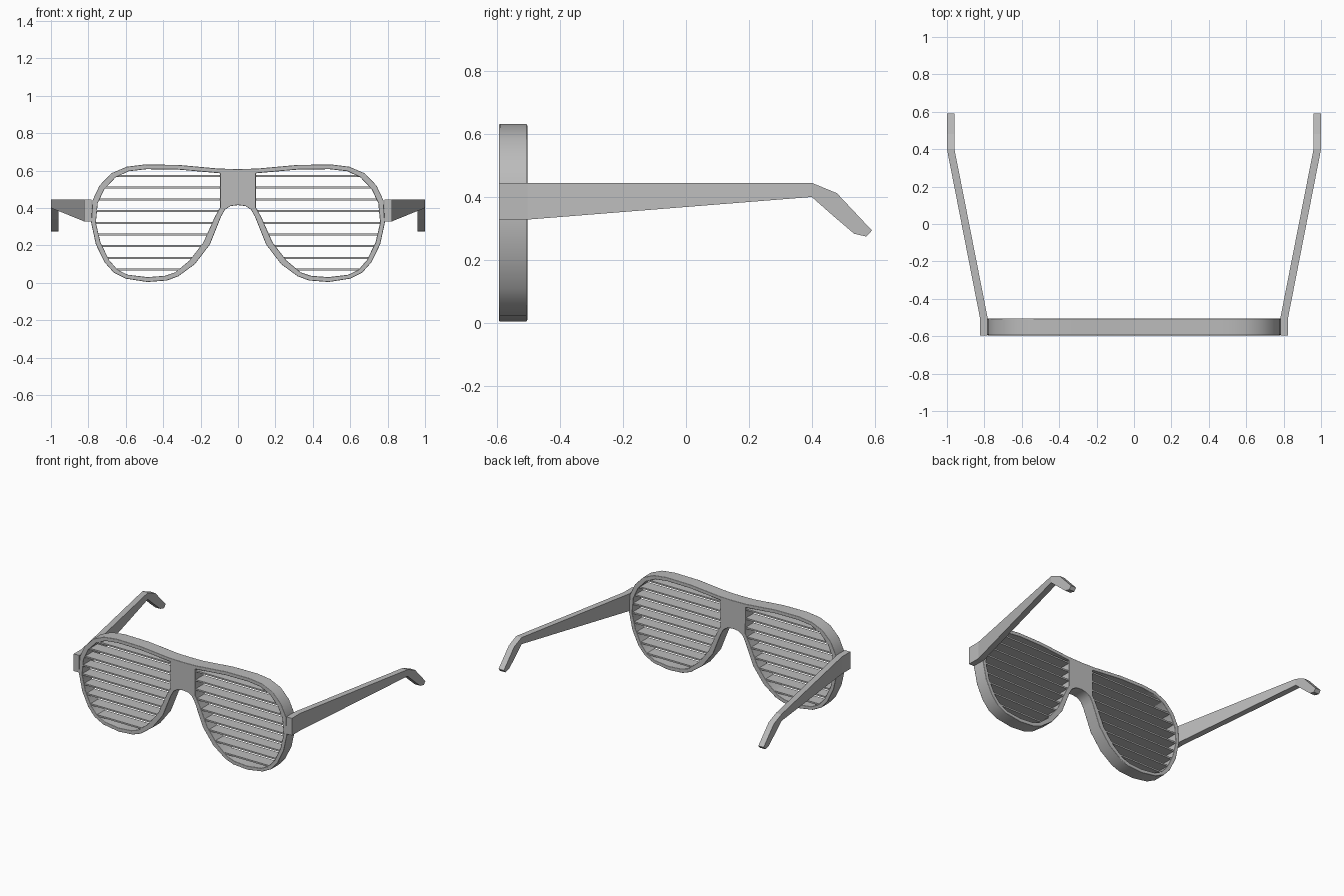
import bpy, bmesh, math

if "Cube" in bpy.data.objects:
    bpy.data.objects.remove(bpy.data.objects["Cube"], do_unlink=True)

FRONT, BACK = -0.595, -0.505

grey = bpy.data.materials.new("grey plastic")
grey.use_nodes = True
colour = (0.5, 0.5, 0.5, 1)
grey.diffuse_color = colour
grey.node_tree.nodes["Principled BSDF"].inputs["Base Color"].default_value = colour


def finish(bm, name):
    """Turn a bmesh into a named, coloured object."""
    bmesh.ops.recalc_face_normals(bm, faces=bm.faces)
    mesh = bpy.data.meshes.new(name)
    bm.to_mesh(mesh)
    bm.free()
    mesh.materials.append(grey)
    obj = bpy.data.objects.new(name, mesh)
    bpy.context.collection.objects.link(obj)
    return obj


def loop_edges(bm, points):
    verts = [bm.verts.new((x, FRONT, z)) for x, z in points]
    return [bm.edges.new((v, verts[i - 1])) for i, v in enumerate(verts)]


def mirrored(points):
    return [(-x, z) for x, z in points]


# Half outline of the frame, from bridge top round to bridge underside
half = [(0, .608), (.1, .61), (.32, .63), (.5, .632), (.596, .62), (.677, .585),
        (.74, .52), (.778, .44), (.785, .32), (.76, .205), (.714, .11), (.665, .055),
        (.6, .022), (.485, .004), (.38, .012), (.32, .034), (.23, .1), (.15, .205),
        (.09, .355), (.07, .39), (.04, .41), (0, .415)]
outline = half + mirrored(half[1:-1])[::-1]

# Lens opening
opening = [(.095, .585), (.32, .605), (.49, .607), (.585, .596), (.655, .563),
           (.715, .5), (.75, .425), (.76, .32), (.735, .215), (.69, .122), (.645, .07),
           (.59, .043), (.485, .03), (.39, .037), (.335, .056), (.26, .118),
           (.185, .215), (.125, .35), (.095, .405)]

# Frame: filled face with two openings, extruded to depth
bm = bmesh.new()
edges = []
for points in (outline, opening, mirrored(opening)):
    edges += loop_edges(bm, points)
bmesh.ops.triangle_fill(bm, edges=edges, use_beauty=True)
ext = bmesh.ops.extrude_face_region(bm, geom=bm.faces[:])["geom"]
bmesh.ops.translate(bm, vec=(0, BACK - FRONT, 0),
                    verts=[g for g in ext if isinstance(g, bmesh.types.BMVert)])
frame = finish(bm, "frame")
bpy.context.view_layer.objects.active = frame
frame.select_set(True)
bpy.ops.object.shade_smooth_by_angle(angle=math.radians(35))
bevel = frame.modifiers.new("soft rim", "BEVEL")
bevel.width = 0.004
bevel.segments = 2
bevel.limit_method = 'ANGLE'
bevel.angle_limit = math.radians(60)
bevel.harden_normals = True


def span(z):
    """Left and right edge of the lens opening at height z."""
    xs = []
    for (x0, z0), (x1, z1) in zip(opening, opening[1:] + opening[:1]):
        if (z0 <= z) != (z1 <= z):
            xs.append(x0 + (x1 - x0) * (z - z0) / (z1 - z0))
    return min(xs), max(xs)


# Shutter slats
SLAT = 0.0105
for side, sign in (("left", 1), ("right", -1)):
    bm = bmesh.new()
    for i in range(9):
        z = 0.07 + i * 0.0626
        a, b = span(z)
        a, b = a - 0.01, b + 0.01
        box = bmesh.ops.create_cube(bm, size=1)["verts"]
        bmesh.ops.scale(bm, vec=(b - a, 0.082, SLAT), verts=box)
        bmesh.ops.translate(bm, vec=(sign * (a + b) / 2, (FRONT + BACK) / 2, z), verts=box)
    finish(bm, side + "_slats")

# Temple arms: stations of (inner x, outer x, top y, top z, bottom y, bottom z)
stations = [(.782, .823, FRONT, .445, FRONT, .328),
            (.782, .823, BACK, .445, BACK, .328),
            (.96, 1, .4, .445, .4, .4),
            (.96, 1, .48, .412, .468, .34),
            (.96, 1, .575, .311, .535, .283),
            (.96, 1, .592, .294, .574, .274)]
for side, sign in (("left", 1), ("right", -1)):
    bm = bmesh.new()
    rings = []
    for inner, outer, ty, tz, by, bz in stations:
        corners = [(inner, ty, tz), (outer, ty, tz), (outer, by, bz), (inner, by, bz)]
        rings.append([bm.verts.new((sign * x, y, z)) for x, y, z in corners])
    for r, s in zip(rings, rings[1:]):
        for k in range(4):
            bm.faces.new((r[k - 1], r[k], s[k], s[k - 1]))
    bm.faces.new(rings[0])
    bm.faces.new(rings[-1])
    finish(bm, side + "_arm")
